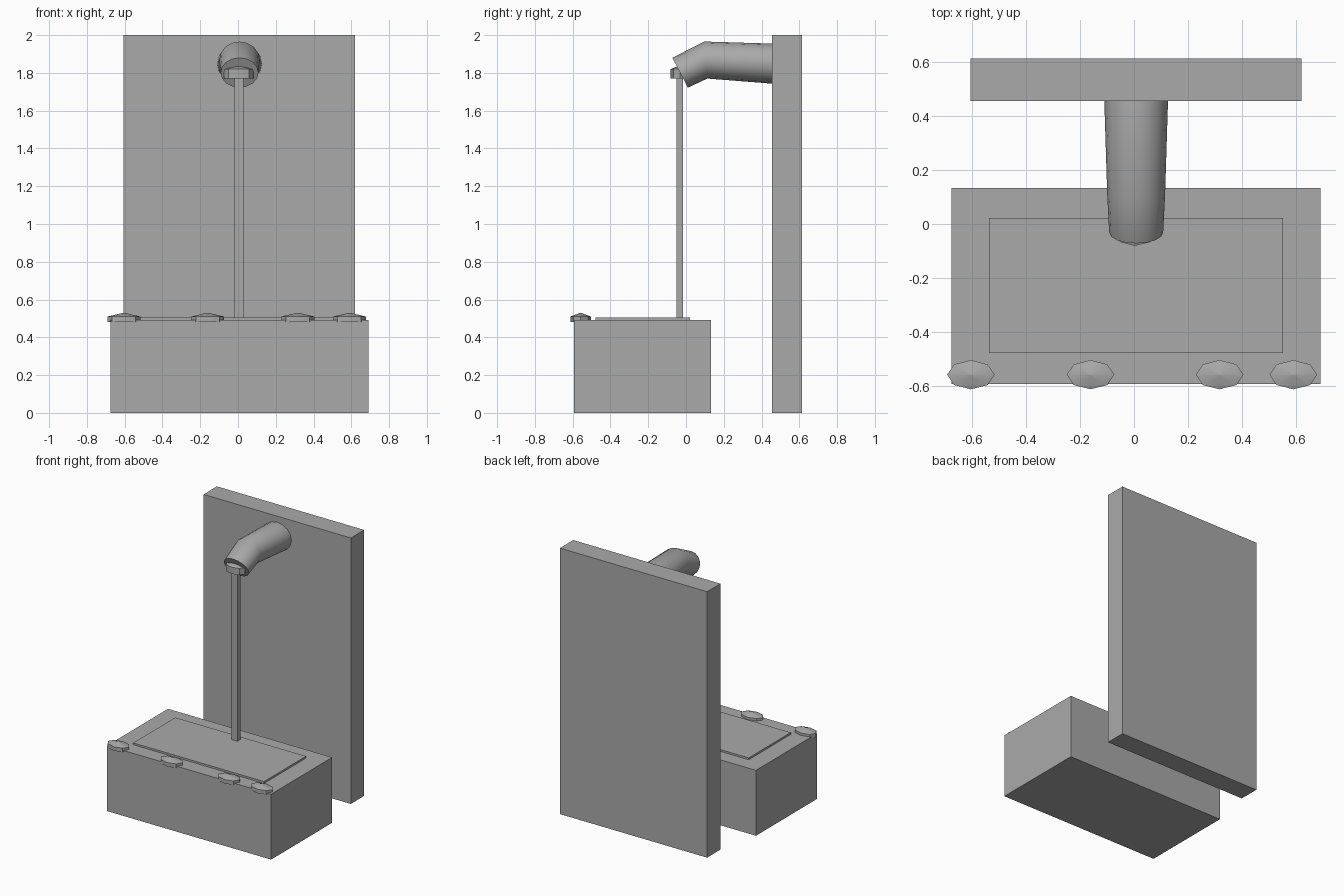
import bpy
import bmesh
from math import cos, sin, pi
from mathutils import Vector

cube = bpy.data.objects.get("Cube")
if cube:
    bpy.data.objects.remove(cube, do_unlink=True)

# Single plain grey
GREY = (0.4, 0.4, 0.4, 1)
grey = bpy.data.materials.new("plain grey")
grey.use_nodes = True
grey.diffuse_color = GREY
grey.node_tree.nodes["Principled BSDF"].inputs["Base Color"].default_value = GREY


def finish(name, bm, smooth_angle=None):
    bmesh.ops.recalc_face_normals(bm, faces=bm.faces)
    mesh = bpy.data.meshes.new(name)
    bm.to_mesh(mesh)
    bm.free()
    mesh.materials.append(grey)
    obj = bpy.data.objects.new(name, mesh)
    bpy.context.collection.objects.link(obj)
    if smooth_angle:
        bpy.ops.object.select_all(action='DESELECT')
        obj.select_set(True)
        bpy.context.view_layer.objects.active = obj
        bpy.ops.object.shade_smooth_by_angle(angle=smooth_angle)
    return obj


def box(name, low, high):
    low, high = Vector(low), Vector(high)
    bm = bmesh.new()
    bmesh.ops.create_cube(bm, size=1)
    bmesh.ops.scale(bm, vec=high - low, verts=bm.verts)
    bmesh.ops.translate(bm, vec=(low + high) / 2, verts=bm.verts)
    return finish(name, bm)


def loft(name, rings, sides, smooth_angle):
    """Join elliptical rings given as (centre, first axis, second axis)."""
    bm = bmesh.new()
    loops = []
    for centre, a, b in rings:
        loops.append([bm.verts.new(Vector(centre) + Vector(a) * cos(t) + Vector(b) * sin(t))
                      for t in (2 * pi * i / sides for i in range(sides))])
    for lower, upper in zip(loops, loops[1:]):
        for i in range(sides):
            j = (i + 1) % sides
            bm.faces.new((lower[i], lower[j], upper[j], upper[i]))
    bm.faces.new(loops[0])
    bm.faces.new(loops[-1])
    return finish(name, bm, smooth_angle)


def peaked_disc(name, x, y, bottom, shoulder, peak, rx, ry):
    """Eight-sided oval disc with a shallow pointed top."""
    rings = [((x, y, z), (rx * s, 0, 0), (0, ry * s, 0))
             for z, s in ((bottom, 1), (shoulder, 1), (peak, 0.02))]
    return loft(name, rings, 8, 0.6)


# Wall, basin and shallow water sheet
box("back_wall", (-0.605, 0.455, 0), (0.62, 0.613, 2))
box("basin", (-0.675, -0.592, 0), (0.69, 0.133, 0.492))
box("water_surface", (-0.537, -0.478, 0.48), (0.551, 0.022, 0.506))

# Bent spout, tapering from the wall to its mouth
loft("spout", [
    ((0.008, 0.457, 1.849), (0.118, 0, 0), (0, 0, 0.106)),
    ((0.008, 0.105, 1.868), (0.107, 0, 0), (0, -0.008, 0.098)),
    ((0.008, -0.031, 1.801), (0.100, 0, 0), (0, -0.041, 0.079)),
], 16, 0.7)

# Falling stream and the nozzle at its top
box("water_stream", (-0.018, -0.05, 0.5), (0.03, -0.015, 1.79))
peaked_disc("nozzle", 0.004, -0.033, 1.77, 1.82, 1.84, 0.078, 0.048)

# Oval studs along the front rim
for i, x in enumerate((-0.604, -0.161, 0.317, 0.59)):
    peaked_disc(f"rim_stud_{i + 1}", x, -0.558, 0.48, 0.51, 0.53, 0.088, 0.054)
